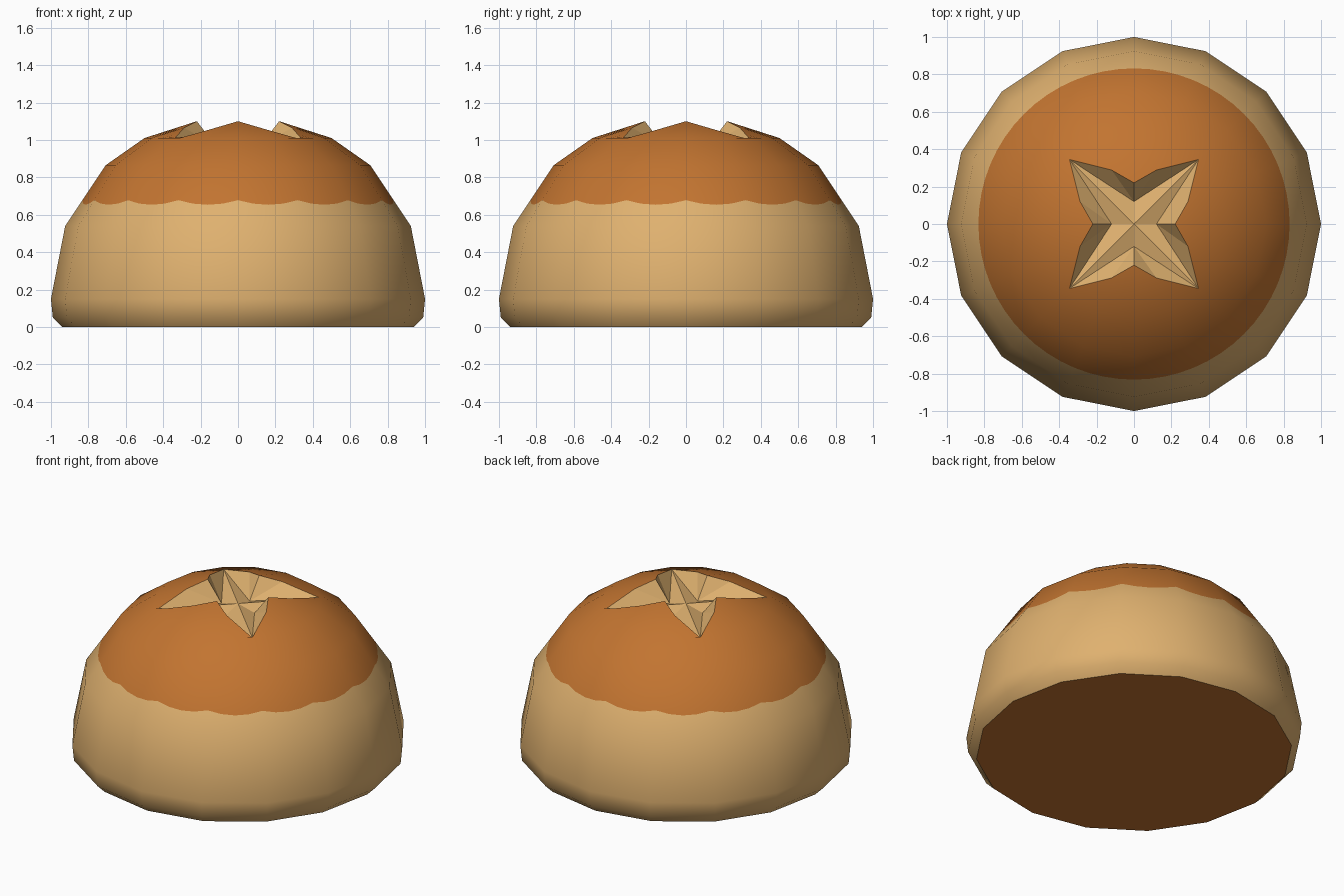
import bpy, math
from mathutils import Vector

if "Cube" in bpy.data.objects:
    bpy.data.objects.remove(bpy.data.objects["Cube"])

def material(name, rgb):
    m = bpy.data.materials.new(name)
    m.diffuse_color = (*rgb, 1)
    m.use_nodes = True
    m.node_tree.nodes["Principled BSDF"].inputs["Base Color"].default_value = m.diffuse_color
    return m

DOUGH = material("pale dough", (0.74, 0.44, 0.16))
CRUST = material("baked crust", (0.54, 0.175, 0.03))
SIDES, SUB = 16, 4
COLS = SIDES * SUB
STEP = 2 * math.pi / SIDES

# Outer profile (corner radius, height), from base to shoulder
PROFILE = [(0.94, 0.0), (0.99, 0.05), (1.0, 0.15), (0.924, 0.54), (0.707, 0.865), (0.5, 1.01)]

def flat_factor(a):
    """Radius of the 16-gon at angle a, for corner radius 1."""
    return math.cos(STEP / 2) / math.cos((a % STEP) - STEP / 2)

def cols():
    # evenly divided polygon edges
    for i in range(COLS):
        s, t = divmod(i, SUB)
        p = Vector((math.cos(s * STEP), math.sin(s * STEP))).lerp(
            Vector((math.cos((s + 1) * STEP), math.sin((s + 1) * STEP))), t / SUB)
        yield math.atan2(p.y, p.x)

ANGLES = list(cols())

def ring(radius, z):
    return [Vector((radius * flat_factor(a) * math.cos(a), radius * flat_factor(a) * math.sin(a), z)) for a in ANGLES]

def paint_ring(r):
    """Circle of true radius r projected on the faceted shoulder."""
    (r0, z0), (r1, z1) = PROFILE[3], PROFILE[4]
    out = []
    for a in ANGLES:
        z = z0 + (z1 - z0) * (r0 - r / flat_factor(a)) / (r0 - r1)
        out.append(Vector((r * math.cos(a), r * math.sin(a), z)))
    return out

# Star rim: notches on the axes, tips on the diagonals
STAR = [(0.22, 1.10), (0.312, 1.065), (0.488, 1.0), (0.312, 1.065)]

def star_corner(k):
    r, z = STAR[k % 4]
    return Vector((r * math.cos(k * STEP), r * math.sin(k * STEP), z))

def star_ring():
    return [star_corner(i // SUB).lerp(star_corner(i // SUB + 1), (i % SUB) / SUB) for i in range(COLS)]

def make(name, verts, faces, mats):
    me = bpy.data.meshes.new(name)
    me.from_pydata(verts, [], faces)
    for m in mats:
        me.materials.append(m)
    ob = bpy.data.objects.new(name, me)
    bpy.context.collection.objects.link(ob)
    return ob

# Bun body: stacked rings, dough below the paint line, crust above
rings = [ring(*p) for p in PROFILE[:4]] + [paint_ring(0.832)] + [ring(*p) for p in PROFILE[4:]] + [star_ring()]
verts = [v for rg in rings for v in rg]
faces = [(k * COLS + i, k * COLS + (i + 1) % COLS, (k + 1) * COLS + (i + 1) % COLS, (k + 1) * COLS + i)
         for k in range(len(rings) - 1) for i in range(COLS)]
body = make("bun_body", verts, faces, [DOUGH, CRUST])
for p in body.data.polygons:
    p.material_index = 1 if p.index // COLS >= 4 else 0
    p.use_smooth = True
# Round shading of the facets
normals = []
for v in verts:
    n = Vector((v.x, v.y, v.z - 0.15))
    if v.z < 0.15:
        n.z = -(0.15 - v.z) * 5
    normals.append(n.normalized())
body.data.normals_split_custom_set_from_vertices(normals)

# Flat underside
make("underside", ring(*PROFILE[0]), [tuple(reversed(range(COLS)))], [CRUST])

# Cross cut in the top: steep walls down to a shallow star floor
cv, cf = [Vector((0, 0, 1.0))], []
for k in range(SIDES):
    cv.append(star_corner(k))
for q in range(4):
    a = q * math.pi / 2
    cv.append(Vector((0.12 * math.cos(a), 0.12 * math.sin(a), 0.97)))
for q in range(4):
    n, m = 4 * q, 4 * ((q + 1) % 4)
    lo, hi = 17 + q, 17 + (q + 1) % 4
    r0, r1, tip, r3, r4 = 1 + n, 2 + n, 3 + n, 4 + n, 1 + m
    cf += [(r0, r1, lo), (r1, tip, lo), (tip, r3, hi), (r3, r4, hi), (lo, tip, 0), (tip, hi, 0)]
make("cross_cut", cv, cf, [DOUGH])
